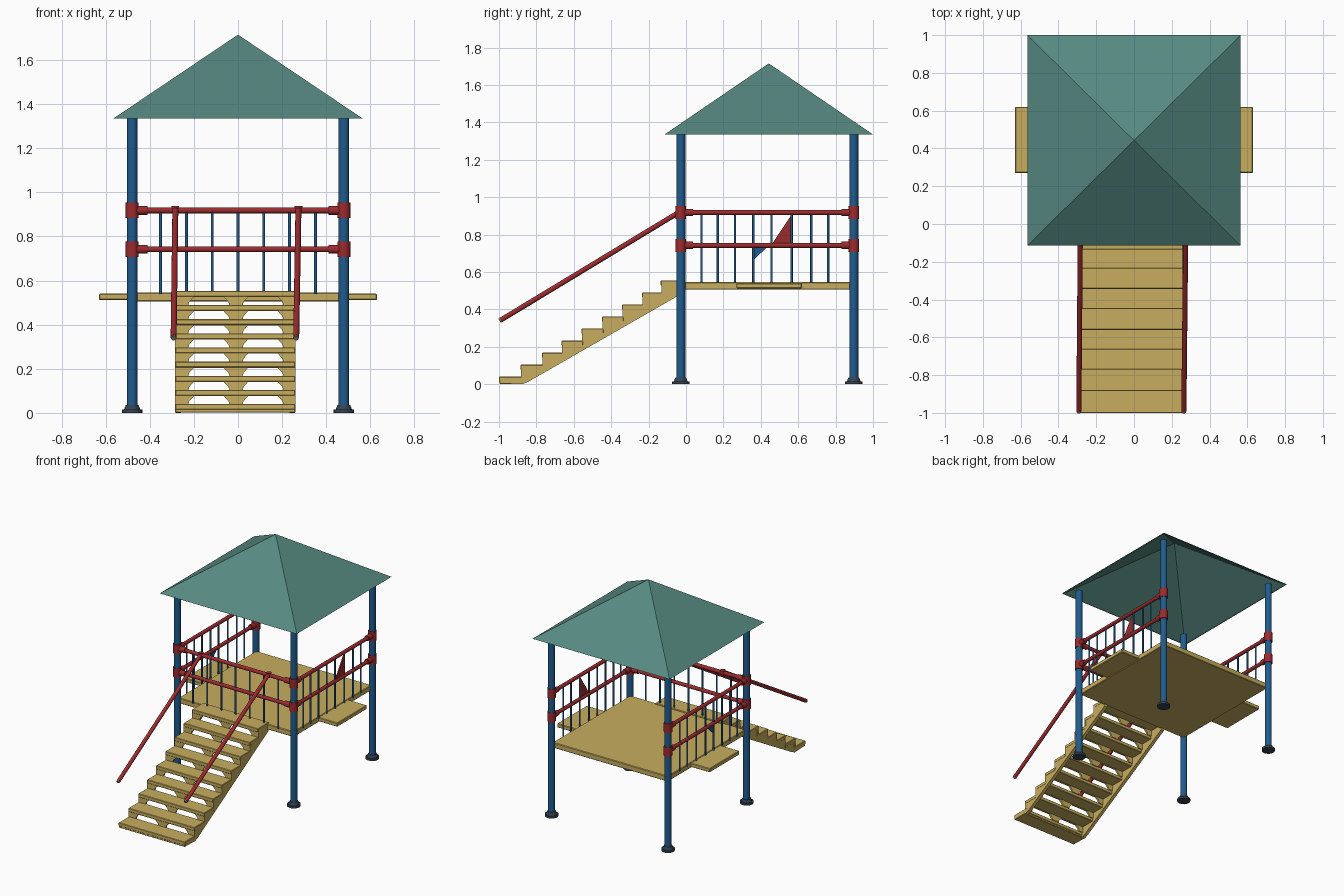
import bpy, bmesh, math
from mathutils import Vector

if "Cube" in bpy.data.objects:
    bpy.data.objects.remove(bpy.data.objects["Cube"])


def mat(name, rgb):
    m = bpy.data.materials.new(name)
    m.diffuse_color = (*rgb, 1)
    m.use_nodes = True
    m.node_tree.nodes["Principled BSDF"].inputs["Base Color"].default_value = m.diffuse_color
    return m


GREEN = mat("roof green", (0.095, 0.25, 0.22))
YELLOW = mat("deck yellow", (0.58, 0.42, 0.115))
RED = mat("rail red", (0.33, 0.024, 0.027))
BLUE = mat("post blue", (0.014, 0.105, 0.27))
DARK = mat("foot slate", (0.035, 0.055, 0.085))
GREY = mat("cap grey", (0.25, 0.2, 0.18))


def finish(name, bm, material, smooth=False):
    bmesh.ops.recalc_face_normals(bm, faces=bm.faces[:])
    me = bpy.data.meshes.new(name)
    bm.to_mesh(me)
    bm.free()
    me.materials.append(material)
    ob = bpy.data.objects.new(name, me)
    bpy.context.collection.objects.link(ob)
    if smooth:
        bpy.ops.object.select_all(action='DESELECT')
        ob.select_set(True)
        bpy.context.view_layer.objects.active = ob
        bpy.ops.object.shade_smooth_by_angle(angle=math.radians(40))
    return ob


def box(name, x, y, z, material, bevel=0.004):
    bm = bmesh.new()
    bmesh.ops.create_cube(bm, size=1)
    for v in bm.verts:
        v.co = [(a[0] + a[1]) / 2 + c * (a[1] - a[0]) for a, c in zip((x, y, z), v.co)]
    if bevel:
        bmesh.ops.bevel(bm, geom=bm.edges[:], offset=bevel, segments=1, affect='EDGES')
    return finish(name, bm, material)


def rod(name, a, b, r, material, sides=20, r2=None):
    a, b = Vector(a), Vector(b)
    bm = bmesh.new()
    bmesh.ops.create_cone(bm, cap_ends=True, segments=sides, radius1=r,
                          radius2=r if r2 is None else r2, depth=(b - a).length)
    q = (b - a).to_track_quat('Z', 'Y')
    for v in bm.verts:
        v.co = q @ v.co + (a + b) / 2
    return finish(name, bm, material, True)


def plate(name, pts, extrude, material):
    """Flat outline in 3D, thickened along a vector."""
    bm = bmesh.new()
    f = bm.faces.new([bm.verts.new(p) for p in pts])
    g = bmesh.ops.extrude_face_region(bm, geom=[f], use_keep_orig=True)
    bmesh.ops.translate(bm, vec=extrude,
                        verts=[e for e in g["geom"] if isinstance(e, bmesh.types.BMVert)])
    return finish(name, bm, material)


# Main dimensions
PX, Y0, Y1 = 0.48, -0.028, 0.897
RAILS = (0.918, 0.742)

# Hollow pyramid roof
bm = bmesh.new()
cy, h, hw, t = 0.4425, 1.335, 0.565, 0.012
corners = [(-1, -1), (1, -1), (1, 1), (-1, 1)]
outer = [bm.verts.new((sx * hw, cy + sy * 0.5575, h)) for sx, sy in corners]
inner = [bm.verts.new((sx * (hw - t), cy + sy * (0.5575 - t), h)) for sx, sy in corners]
top, under = bm.verts.new((0, cy, 1.715)), bm.verts.new((0, cy, 1.705))
for i in range(4):
    j = (i + 1) % 4
    bm.faces.new((outer[i], outer[j], top))
    bm.faces.new((inner[j], inner[i], under))
    bm.faces.new((outer[j], outer[i], inner[i], inner[j]))
finish("roof", bm, GREEN)

# Posts with feet and rail collars
for sx in (-1, 1):
    for y in (Y0, Y1):
        x = sx * PX
        rod("post", (x, y, 0.01), (x, y, 1.345), 0.024, BLUE, 24)
        rod("foot_plate", (x, y, 0), (x, y, 0.015), 0.046, DARK, 24)
        rod("foot_collar", (x, y, 0.015), (x, y, 0.035), 0.037, DARK, 24, 0.029)
        d = 1 if y < 0 else -1
        for z in RAILS:
            rod("rail_collar", (x, y, z - 0.035), (x, y, z + 0.035), 0.029, RED)
            rod("side_socket", (x, y, z), (x, y + d * 0.065, z), 0.02, RED)
            if y < 0:
                rod("front_socket", (x, y, z), (x - sx * 0.07, y, z), 0.02, RED)

# Deck and side ledges
box("deck", (-0.475, 0.475), (Y0 + 0.005, Y1 - 0.005), (0.506, 0.546), YELLOW)
for sx in (-1, 1):
    box("side_ledge", sorted((sx * 0.46, sx * 0.63)), (0.27, 0.62), (0.512, 0.541), YELLOW)

# Railings: both sides and the front, back stays open
for sx in (-1, 1):
    x = sx * PX
    for z in RAILS:
        rod("side_rail", (x, Y0, z), (x, Y1, z), 0.0135, RED)
    for y in (0.083, 0.17, 0.262, 0.36, 0.457, 0.565, 0.67, 0.76):
        rod("side_baluster", (x, y, 0.54), (x, y, RAILS[0]), 0.0065, BLUE, 10)
for z in RAILS:
    rod("front_rail", (-PX, Y0, z), (PX, Y0, z), 0.0135, RED)
for i in range(-3, 4):
    rod("front_baluster", (i * 0.117, Y0, 0.54), (i * 0.117, Y0, RAILS[0]), 0.0065, BLUE, 10)

# Triangular play panels
plate("red_panel", [(0.476, 0.46, 0.75), (0.476, 0.565, 0.745), (0.476, 0.56, 0.9)],
      (0.008, 0, 0), RED)
plate("blue_panel", [(-0.484, 0.36, 0.74), (-0.484, 0.44, 0.738), (-0.484, 0.365, 0.668)],
      (0.008, 0, 0), BLUE)

# Stairs: treads, arched risers and sawtooth stringers
SX0, SX1 = -0.285, 0.26
N, RISE = 9, 0.0642
edge = [-1.0, -0.885, -0.77, -0.665, -0.56, -0.45, -0.343, -0.235, -0.135, -0.015]
for i in range(N):
    z = 0.04 + i * RISE
    box("tread", (SX0, SX1), (edge[i], edge[i + 1] + 0.01), (z - 0.026, z), YELLOW, 0.003)
    if i:
        b, c = z - RISE - 0.005, z - 0.024
        f = c - 0.004
        m = b + 0.018
        y = edge[i] + 0.003
        outline = [(SX0, b), (-0.225, b), (-0.222, m), (-0.2, f), (-0.065, f), (-0.043, m),
                   (-0.038, b), (0.02, b), (0.025, m), (0.045, f), (0.18, f), (0.202, m),
                   (0.206, b), (SX1, b), (SX1, c), (SX0, c)]
        plate("riser", [(px, y, pz) for px, pz in outline], (0, 0.014, 0), YELLOW)
side = [(-0.995, 0.005)]
for i in range(N):
    z = 0.036 + i * RISE
    side += [(edge[i] + 0.003, z), (edge[i + 1] + 0.003, z)]
side += [(-0.012, 0.49), (-0.845, 0.012), (-0.875, 0.0)]
for x in (SX0 + 0.001, SX1 - 0.026):
    plate("stringer", [(x, y, z) for y, z in side], (0.025, 0, 0), YELLOW)
box("bottom_step_base", (SX0, SX1), (-0.998, -0.88), (0.002, 0.02), YELLOW, 0.003)

# Sloping handrails with grey end caps
for xt, xb in ((-0.284, -0.292), (0.274, 0.264)):
    a, b = Vector((xt, -0.028, 0.925)), Vector((xb, -0.99, 0.343))
    rod("handrail", a, b, 0.0135, RED)
    rod("handrail_joint", a - Vector((0, 0, 0.02)), a + Vector((0, 0, 0.012)), 0.0175, RED)
    rod("handrail_cap", b, b + (b - a).normalized() * 0.008, 0.012, GREY)
